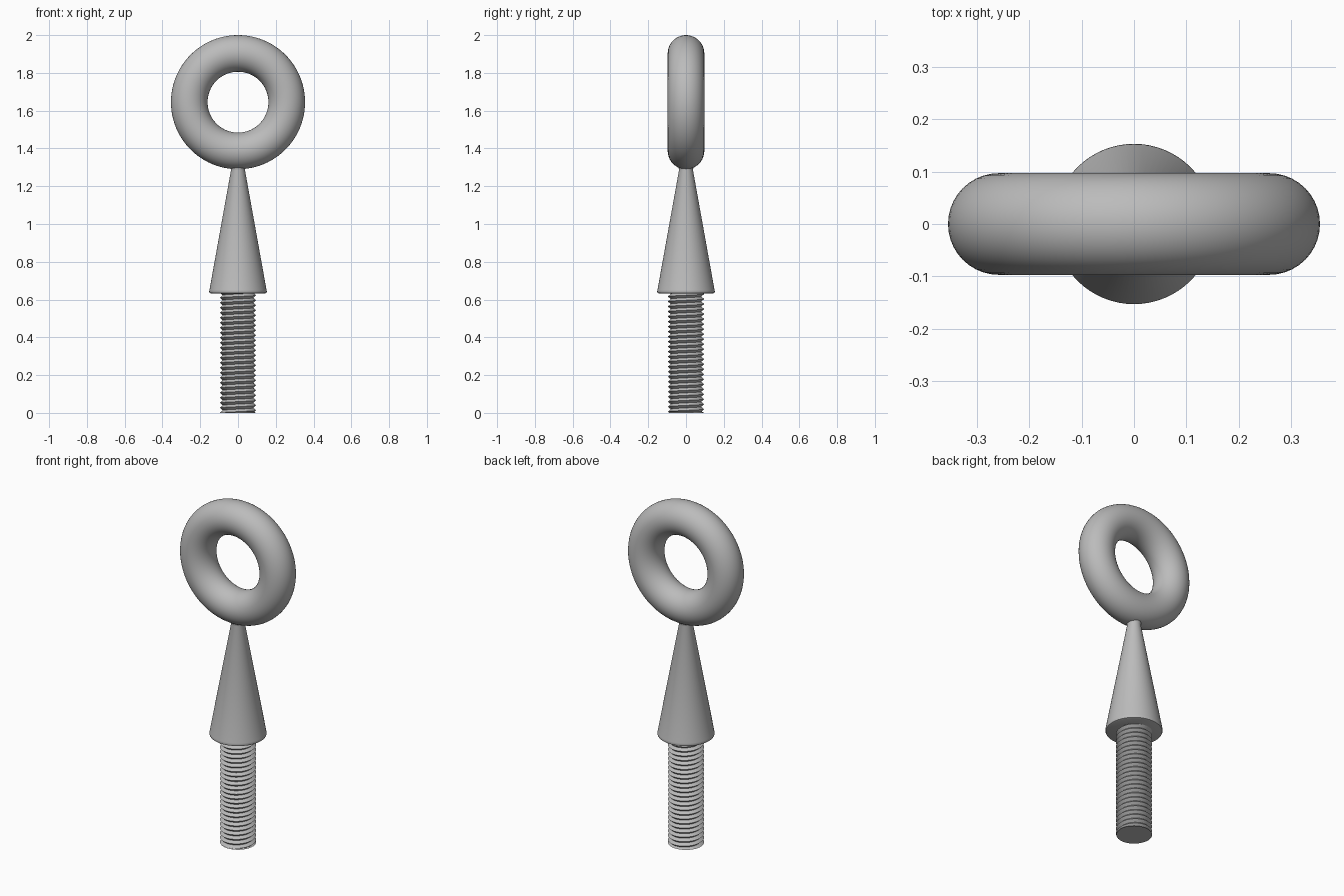
import bpy, bmesh, math

cube = bpy.data.objects.get("Cube")
if cube:
    bpy.data.objects.remove(cube)

steel = bpy.data.materials.new("grey steel")
steel.use_nodes = True
GREY = (0.5, 0.5, 0.5, 1)
steel.diffuse_color = GREY
steel.node_tree.nodes["Principled BSDF"].inputs["Base Color"].default_value = GREY


def finish(obj, name, angle=35):
    obj.name = name
    obj.data.materials.clear()
    obj.data.materials.append(steel)
    bpy.ops.object.select_all(action="DESELECT")
    obj.select_set(True)
    bpy.context.view_layer.objects.active = obj
    bpy.ops.object.shade_smooth_by_angle(angle=math.radians(angle))


def from_bmesh(bm, name, angle=35):
    bmesh.ops.recalc_face_normals(bm, faces=bm.faces)
    mesh = bpy.data.meshes.new(name)
    bm.to_mesh(mesh)
    bm.free()
    obj = bpy.data.objects.new(name, mesh)
    bpy.context.collection.objects.link(obj)
    finish(obj, name, angle)


# Ring standing upright, facing the front
bpy.ops.mesh.primitive_torus_add(
    major_radius=0.258, minor_radius=0.097, major_segments=96, minor_segments=40,
    location=(0, 0, 1.645), rotation=(math.pi / 2, 0, 0))
finish(bpy.context.object, "ring")

# Tapered neck, turned from a profile of (radius, height)
SIDES = 64
profile = [(0, 0.632), (0.143, 0.632), (0.150, 0.635), (0.153, 0.642),
           (0.151, 0.651), (0.037, 1.285), (0.039, 1.297), (0.045, 1.305), (0, 1.305)]
bm = bmesh.new()
verts = [bm.verts.new((r, 0, z)) for r, z in profile]
edges = [bm.edges.new(pair) for pair in zip(verts, verts[1:])]
bmesh.ops.spin(bm, geom=verts + edges, cent=(0, 0, 0), axis=(0, 0, 1),
               angle=math.tau, steps=SIDES)
bmesh.ops.remove_doubles(bm, verts=bm.verts, dist=0.0001)
from_bmesh(bm, "tapered_neck", 40)

# Threaded shank: a helical strip of crests and roots, trimmed at both ends
TOP, PITCH, ROOT, CREST = 0.64, 0.0265, 0.081, 0.096
turns = math.ceil(TOP / PITCH) + 2
bm = bmesh.new()


def helix_point(radius, step, lift):
    a = math.tau * step / SIDES
    z = PITCH * (step / SIDES - 1 + lift)
    return bm.verts.new((radius * math.cos(a), radius * math.sin(a), min(max(z, 0), TOP)))


count = turns * SIDES
roots = [helix_point(ROOT, i, 0) for i in range(count)]
crests = [helix_point(CREST, i, 0.5) for i in range(count)]
for i in range(count - SIDES - 1):
    j = i + SIDES
    bm.faces.new((roots[i], roots[i + 1], crests[i + 1], crests[i]))
    bm.faces.new((crests[i], crests[i + 1], roots[j + 1], roots[j]))
bmesh.ops.remove_doubles(bm, verts=bm.verts, dist=0.00001)
from_bmesh(bm, "threaded_shank")

# Flat end face of the shank
bm = bmesh.new()
bmesh.ops.create_cone(bm, cap_ends=True, segments=SIDES, radius1=0.094, radius2=0.08, depth=0.01)
bmesh.ops.translate(bm, verts=bm.verts, vec=(0, 0, 0.005))
from_bmesh(bm, "shank_end")
